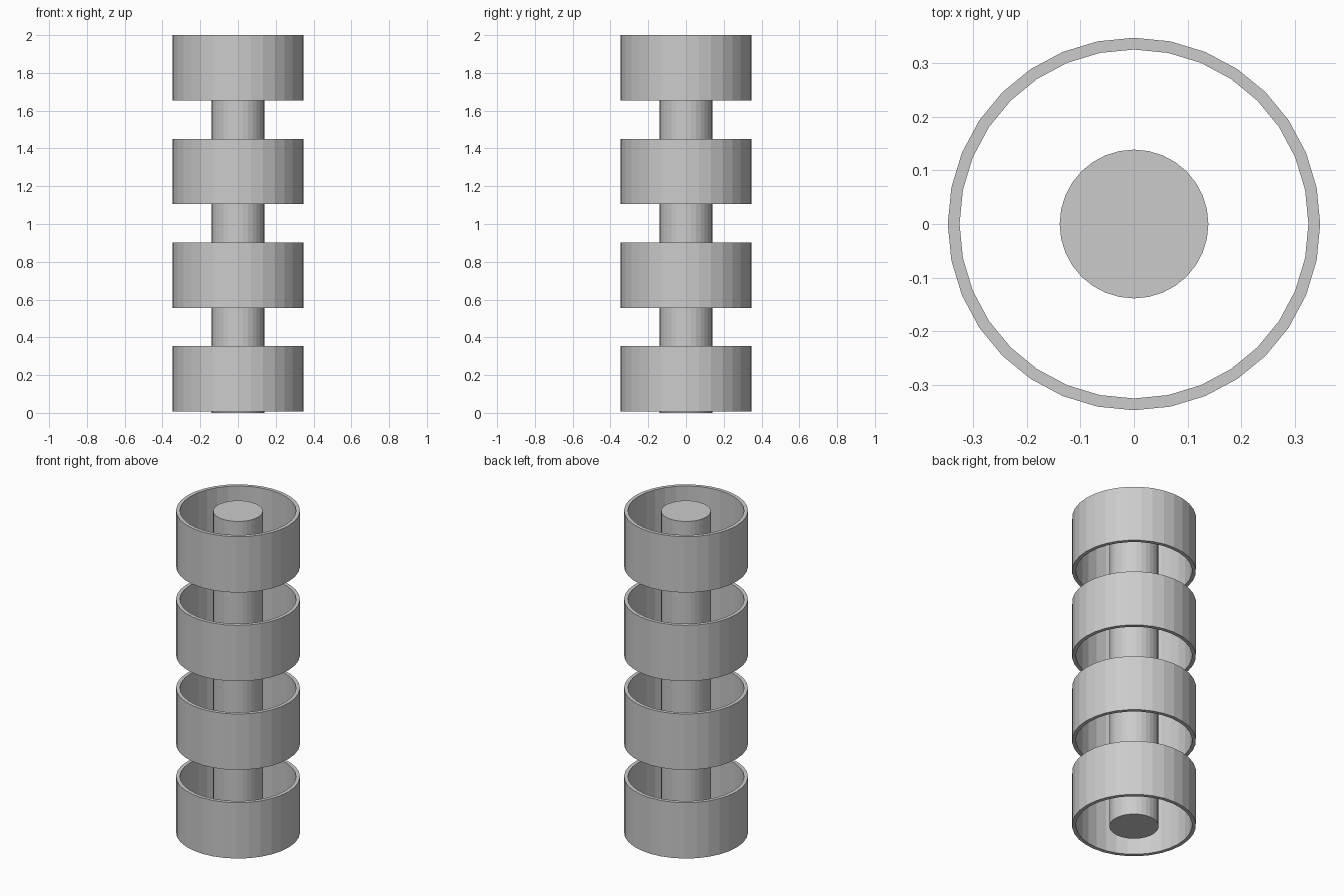
import bpy
import bmesh
import math

SIDES = 32
RING_OUTER, RING_INNER, RING_HEIGHT = 0.348, 0.326, 0.346
RING_COUNT, TOP = 4, 2.0
RING_SPACING = 0.549
CORE_RADIUS, CORE_HEIGHT = 0.139, 1.997

cube = bpy.data.objects.get("Cube")
if cube:
    bpy.data.objects.remove(cube, do_unlink=True)


def add_object(name, bm, z):
    bmesh.ops.recalc_face_normals(bm, faces=bm.faces)
    mesh = bpy.data.meshes.new(name)
    bm.to_mesh(mesh)
    bm.free()
    obj = bpy.data.objects.new(name, mesh)
    obj.location.z = z
    bpy.context.collection.objects.link(obj)
    return obj


def circle(bm, radius, z):
    angles = [2 * math.pi * i / SIDES for i in range(SIDES)]
    return [bm.verts.new((radius * math.cos(a), radius * math.sin(a), z)) for a in angles]


def bridge(bm, a, b):
    for i in range(SIDES):
        j = (i + 1) % SIDES
        bm.faces.new((a[i], a[j], b[j], b[i]))


# Solid central shaft
bm = bmesh.new()
bottom, top = circle(bm, CORE_RADIUS, 0), circle(bm, CORE_RADIUS, CORE_HEIGHT)
bridge(bm, bottom, top)
bm.faces.new(bottom)
bm.faces.new(top)
add_object("central_shaft", bm, 0)

# Open rings stacked around the shaft, each a thin-walled tube
for n in range(RING_COUNT):
    bm = bmesh.new()
    loops = [circle(bm, RING_OUTER, 0), circle(bm, RING_OUTER, RING_HEIGHT),
             circle(bm, RING_INNER, RING_HEIGHT), circle(bm, RING_INNER, 0)]
    for k, loop in enumerate(loops):
        bridge(bm, loop, loops[(k + 1) % len(loops)])
    level = RING_COUNT - 1 - n
    add_object(f"ring_{n + 1}", bm, TOP - RING_HEIGHT - level * RING_SPACING)
